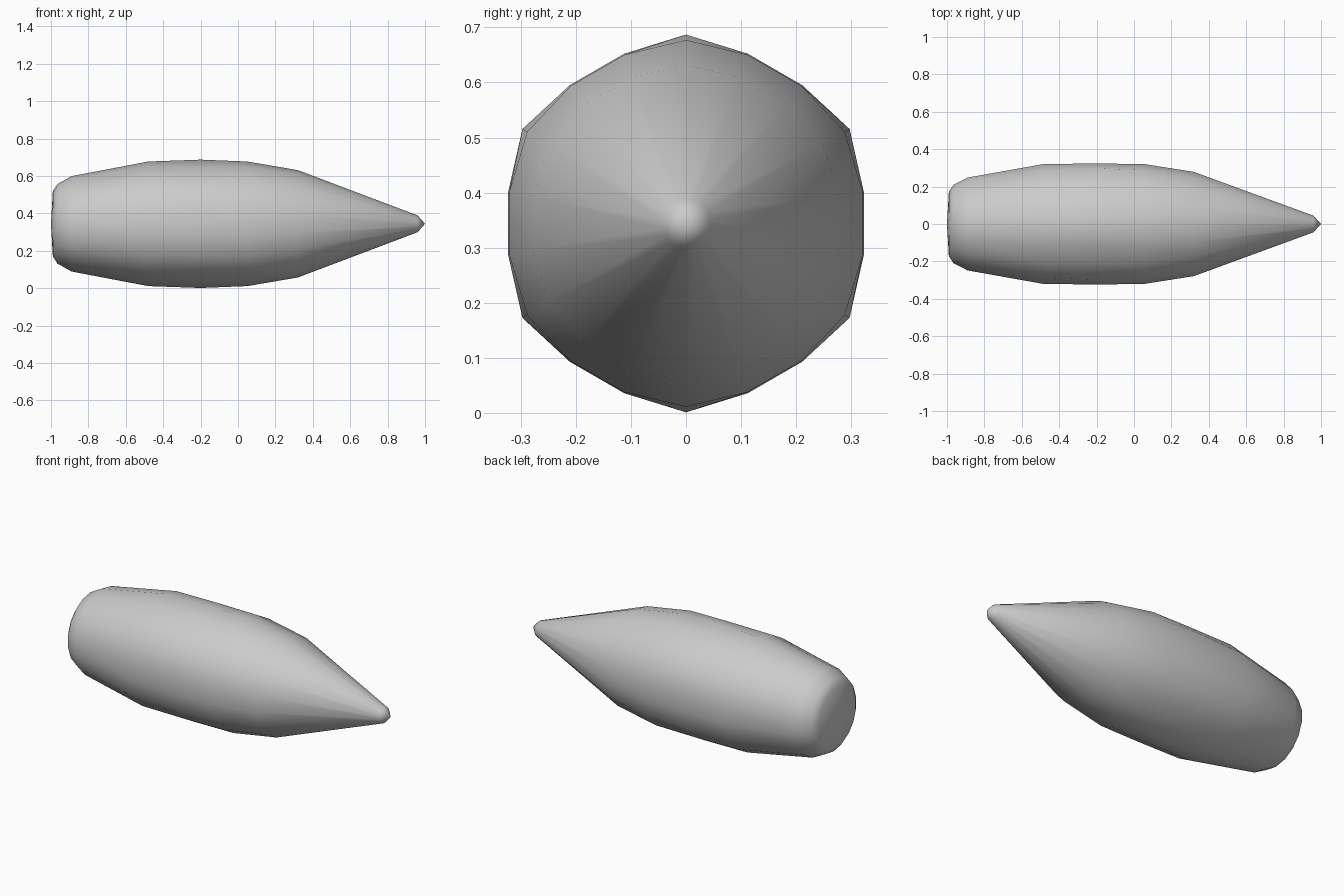
import bpy
import bmesh
from math import cos, sin, radians

default = bpy.data.objects.get("Cube")
if default:
    bpy.data.objects.remove(default, do_unlink=True)

SIDES = 18
CENTRE_Z = 0.344

# Profile from tail to nose: x, radius, radius on the six ridges
PROFILE = [
    (-0.99, 0.175, 0.175),
    (-0.965, 0.213, 0.213),
    (-0.89, 0.252, 0.255),
    (-0.48, 0.326, 0.333),
    (-0.20, 0.328, 0.343),
    (0.05, 0.326, 0.333),
    (0.32, 0.283, 0.287),
    (0.96, 0.045, 0.045),
]

grey = bpy.data.materials.new("plain_grey")
grey.use_nodes = True
colour = (0.6, 0.6, 0.6, 1)
grey.diffuse_color = colour
grey.node_tree.nodes["Principled BSDF"].inputs["Base Color"].default_value = colour

# Faceted rings joined along the x axis
bm = bmesh.new()
rings = []
for x, plain, ridge in PROFILE:
    ring = []
    for i in range(SIDES):
        angle = radians(90 + 360 * i / SIDES)
        r = ridge if i % 3 == 0 else plain
        ring.append(bm.verts.new((x, r * cos(angle), CENTRE_Z + r * sin(angle))))
    rings.append(ring)

for a, b in zip(rings, rings[1:]):
    for i in range(SIDES):
        j = (i + 1) % SIDES
        bm.faces.new((a[i], a[j], b[j], b[i]))

# Nearly flat tail cap and pointed nose
for ring, x in ((rings[0], -1.0), (rings[-1], 1.0)):
    tip = bm.verts.new((x, 0, CENTRE_Z))
    for i in range(SIDES):
        bm.faces.new((ring[i], ring[(i + 1) % SIDES], tip))

bmesh.ops.recalc_face_normals(bm, faces=bm.faces[:])
for face in bm.faces:
    face.smooth = True

mesh = bpy.data.meshes.new("pointed_body")
bm.to_mesh(mesh)
bm.free()
mesh.materials.append(grey)
body = bpy.data.objects.new("pointed_body", mesh)
bpy.context.collection.objects.link(body)
